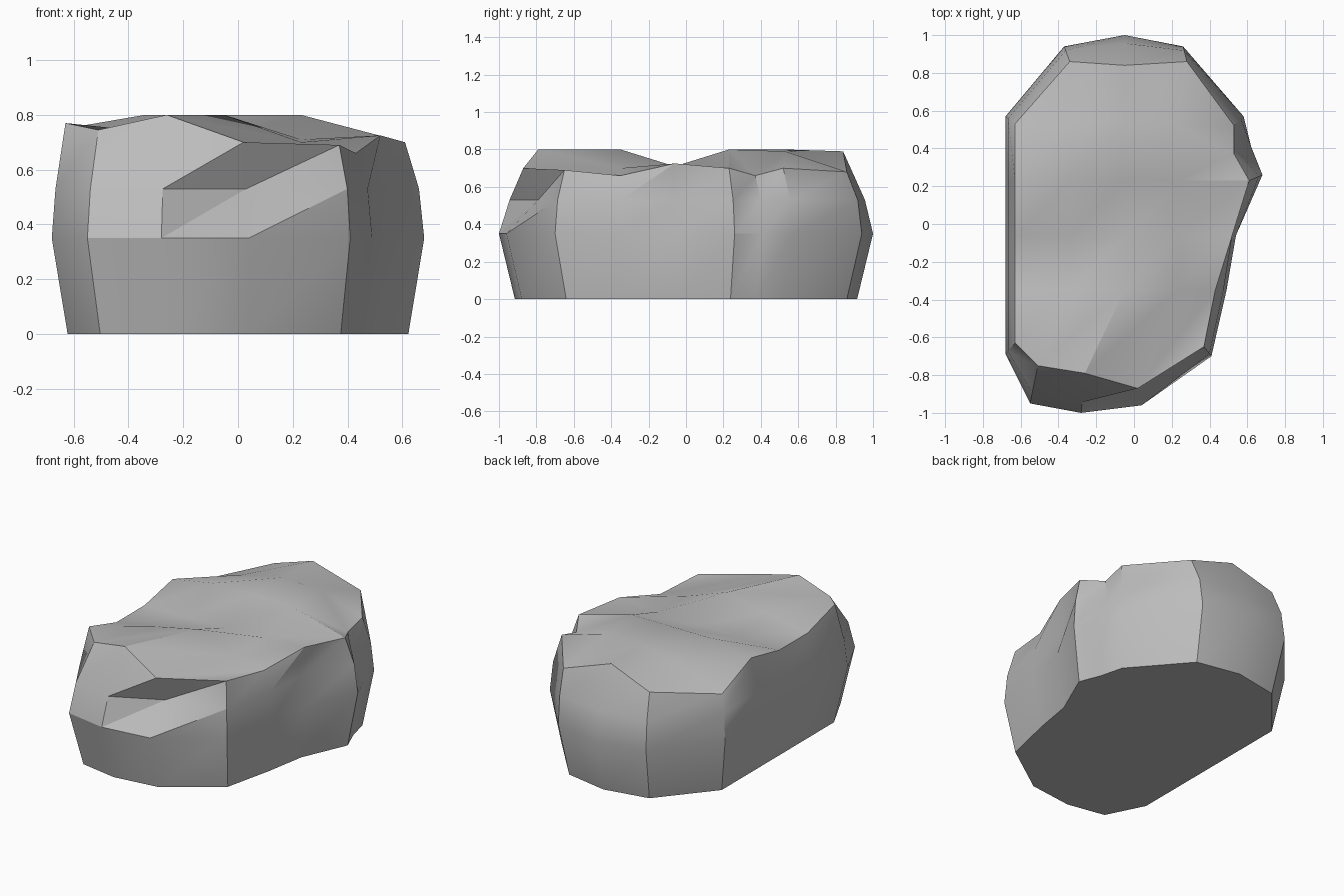
import bpy
import bmesh
from mathutils import Vector

cube = bpy.data.objects.get("Cube")
if cube:
    bpy.data.objects.remove(cube, do_unlink=True)

stone = bpy.data.materials.new("stone_grey")
stone.use_nodes = True
grey = (0.5, 0.5, 0.5, 1)
stone.diffuse_color = grey
stone.node_tree.nodes["Principled BSDF"].inputs["Base Color"].default_value = grey

MID, SHOULDER, BASE_SCALE = 0.35, 0.53, 0.915

# Widest outline and top rim, counter-clockwise from the front -x corner
waist = [(-.68, -.69), (-.55, -.95), (-.28, -1), (.04, -.96), (.41, -.7),
         (.49, -.35), (.54, -.06), (.68, .26), (.62, .41), (.58, .57),
         (.26, .94), (-.05, 1), (-.37, .94), (-.68, .57),
         (-.68, .23), (-.68, -.06), (-.68, -.35)]
rim = [(-.63, -.63, .77), (-.51, -.75, .745), (-.26, -.79, .8), (.02, -.87, .7), (.37, -.65, .69),
       (.43, -.35, .66), (.52, -.06, .725), (.61, .23, .7), (.53, .37, .66), (.53, .52, .7),
       (.28, .86, .68), (-.05, .84, .79), (-.34, .86, .69), (-.63, .53, .63),
       (-.63, .23, .75), (-.63, -.06, .69), (-.63, -.35, .69)]
# Chips knocked inward at the shoulder
chips = {3: (.03, -.79), 6: (.49, -.06), 8: (.54, .4)}

bm = bmesh.new()
columns = []
for i, ((x, y), top) in enumerate(zip(waist, rim)):
    top = Vector(top)
    mid = Vector((x, y, MID))
    edge = mid.lerp(top, 0.27)
    if i in chips:
        edge.xy = chips[i]
    edge.z = SHOULDER
    base = Vector((x * BASE_SCALE, y * BASE_SCALE, 0))
    columns.append([bm.verts.new(p) for p in (base, mid, edge, top)])


def split_quad(a, b, c, d):
    """Two triangles sharing the a-c diagonal."""
    bm.faces.new((a, b, c))
    bm.faces.new((a, c, d))


# Sides and underside
for left, right in zip(columns, columns[1:] + columns[:1]):
    for k in range(3):
        split_quad(left[k], right[k], right[k + 1], left[k + 1])
bm.faces.new([c[0] for c in reversed(columns)])

# Uneven top: interior heights, laid in rows from front to back
top = [c[3] for c in columns]
heights = {-.35: (.74, .8, .7), -.06: (.69, .7, .71),
           .23: (.8, .8, .8), .53: (.74, .8, .79)}
rows = [top[:5]]
for (y, zs), left, right in zip(heights.items(), (16, 15, 14, 13), (5, 6, 7, 9)):
    inner = [bm.verts.new((x, y, z)) for x, z in zip((-.34, -.05, .23), zs)]
    rows.append([top[left]] + inner + [top[right]])
for r, (near, far) in enumerate(zip(rows, rows[1:])):
    for j in range(4):
        if r == 3 and j == 3:      # cell with the chipped rim point
            split_quad(near[3], near[4], top[8], far[3])
            bm.faces.new((top[8], far[4], far[3]))
        else:
            split_quad(near[j], near[j + 1], far[j + 1], far[j])
last = rows[-1]
back = [top[12], top[11], top[10]]
for j in range(2):
    split_quad(last[j + 1], last[j + 2], back[j + 1], back[j])
bm.faces.new((last[0], last[1], back[0]))
bm.faces.new((last[3], last[4], back[2]))

bmesh.ops.recalc_face_normals(bm, faces=bm.faces)
mesh = bpy.data.meshes.new("boulder")
bm.to_mesh(mesh)
bm.free()
mesh.materials.append(stone)
boulder = bpy.data.objects.new("boulder", mesh)
bpy.context.collection.objects.link(boulder)
bpy.context.view_layer.objects.active = boulder
boulder.select_set(True)
bpy.ops.object.shade_smooth_by_angle(angle=0.55)
